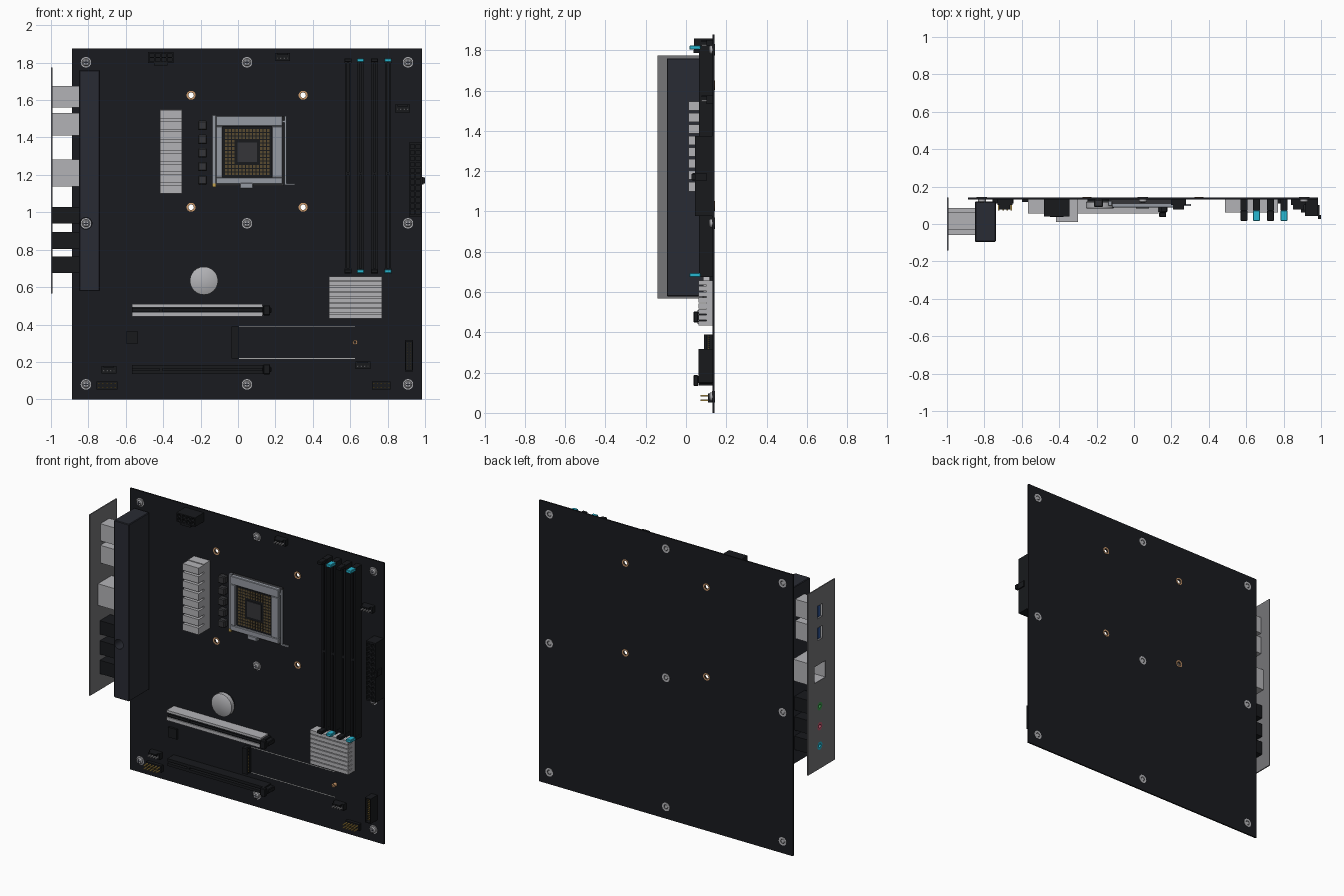
import bpy, bmesh, math

if "Cube" in bpy.data.objects:
    bpy.data.objects.remove(bpy.data.objects["Cube"])

B = 0.132  # y of the board's front face; parts are given as heights h above it


def mat(name, r, g, b):
    m = bpy.data.materials.new(name)
    m.diffuse_color = (r, g, b, 1)
    m.use_nodes = True
    m.node_tree.nodes["Principled BSDF"].inputs["Base Color"].default_value = m.diffuse_color
    return m


BOARD = mat("board_black", .010, .011, .014)
BLACK = mat("black_plastic", .009, .010, .012)
DARK = mat("dark_metal", .022, .024, .033)
CHIP = mat("chip_grey", .035, .036, .04)
STEEL = mat("steel", .45, .45, .47)
FRAME = mat("frame_steel", .30, .32, .36)
SHEET = mat("panel_steel", .18, .18, .19)
GOLD = mat("gold", .55, .36, .08)
PAD = mat("pad_bronze", .10, .07, .03)
COPPER = mat("copper", .60, .32, .15)
CYAN = mat("cyan", .02, .48, .65)
BLUE = mat("blue", .03, .10, .35)
GREEN = mat("green", .05, .35, .08)
PINK = mat("pink", .55, .10, .16)
WHITE = mat("print_grey", .4, .4, .4)


def finish(name, bm, m):
    bmesh.ops.recalc_face_normals(bm, faces=bm.faces)
    me = bpy.data.meshes.new(name)
    bm.to_mesh(me)
    bm.free()
    if m:
        me.materials.append(m)
    o = bpy.data.objects.new(name, me)
    bpy.context.collection.objects.link(o)
    return o


def boxes(name, items, m=None, bevel=0):
    """Each item: x0, x1, z0, z1, h0, h1."""
    bm = bmesh.new()
    for x0, x1, z0, z1, h0, h1 in items:
        vs = bmesh.ops.create_cube(bm, size=1)["verts"]
        for v in vs:
            v.co = (x0 + (v.co.x + .5) * (x1 - x0),
                    B - h0 - (.5 - v.co.y) * (h1 - h0),
                    z0 + (v.co.z + .5) * (z1 - z0))
    if bevel:
        bmesh.ops.bevel(bm, geom=bm.edges[:], offset=bevel, segments=1, affect='EDGES')
    return finish(name, bm, m)


def lathe(name, prof, centres, m=None, ring=False, seg=24, side=False):
    """Turn (radius, height) profiles around y, or around x for side=True."""
    bm = bmesh.new()
    for a, z in centres:
        rows = []
        for r, h in prof:
            row = []
            for i in range(seg):
                t = 2 * math.pi * i / seg
                c, s = r * math.cos(t), z + r * math.sin(t)
                row.append(bm.verts.new((-1 + h, a + c, s) if side else (a + c, B - h, s)))
            rows.append(row)
        for k in range(len(rows) - (0 if ring else 1)):
            p, q = rows[k], rows[(k + 1) % len(rows)]
            for i in range(seg):
                j = (i + 1) % seg
                bm.faces.new((p[i], p[j], q[j], q[i]))
        if not ring:
            bm.faces.new(rows[0])
            bm.faces.new(rows[-1])
    o = finish(name, bm, m)
    bpy.ops.object.select_all(action='DESELECT')
    o.select_set(True)
    bpy.context.view_layer.objects.active = o
    bpy.ops.object.shade_smooth_by_angle(angle=math.radians(40))
    return o


def cut(targets, cutter):
    for o in targets:
        md = o.modifiers.new("cut", 'BOOLEAN')
        md.object, md.operation, md.solver = cutter, 'DIFFERENCE', 'EXACT'
        bpy.context.view_layer.objects.active = o
        bpy.ops.object.modifier_apply(modifier="cut")
    bpy.data.objects.remove(cutter)


def tube(r0, r1, h0, h1):
    return [(r0, h0), (r1, h0), (r1, h1), (r0, h1)]


def grid(x0, x1, nx, z0, z1, nz, fill, h0, h1):
    dx, dz = (x1 - x0) / nx, (z1 - z0) / nz
    return [(x0 + dx * (i + .5 - fill / 2), x0 + dx * (i + .5 + fill / 2),
             z0 + dz * (j + .5 - fill / 2), z0 + dz * (j + .5 + fill / 2), h0, h1)
            for i in range(nx) for j in range(nz)]


# circuit board with mounting and cooler holes
mounts = [(x, z) for x in (-.813, .048, .909) for z in (.08, .941, 1.802)]
cooler = [(x, z) for x in (-.251, .348) for z in (1.027, 1.626)]
board = boxes("circuit_board", [(-.888, .984, 0, 1.877, -.010, 0)], BOARD)
cut([board], lathe("hole_cutter", [(.015, -.05), (.015, .05)], mounts + cooler))
for tag, h0, h1 in (("front", -.001, .002), ("back", -.012, -.009)):
    lathe("mount_pads_" + tag, tube(.0145, .028, h0, h1), mounts, STEEL, True)
    lathe("cooler_pads_" + tag, tube(.0145, .024, h0, h1), cooler, COPPER, True)
lathe("mount_screws", [(.012, -.010), (.012, .002), (.021, .002), (.021, .012), (.015, .018)], mounts, STEEL)
boxes("screw_recesses", [b for x, z in mounts for b in
      ((x - .012, x + .012, z - .003, z + .003, .012, .0185),
       (x - .003, x + .003, z - .012, z + .012, .012, .0185))], DARK)

# rear port panel, port shells and their openings
panel = boxes("port_panel", [(-1, -.993, .567, 1.775, -.010, .274)], SHEET)
usb = [(1.56, 1.674), (1.412, 1.53)]
jackz = [.984, .85, .72]
usb_shells = boxes("usb_ports", [(-.994, -.84, a, b, .07, .165) for a, b in usb], STEEL)
lan = boxes("network_port", [(-.994, -.84, 1.139, 1.283, .047, .19)], STEEL)
jacks = boxes("audio_jacks", [(-.994, -.84, z - .045, z + .045, .06, .17) for z in jackz], BLACK)
mids = [(a + b) / 2 for a, b in usb]
cut([panel, usb_shells, lan], boxes("port_cutter",
    [(-1.05, -.90, z - .042, z + .042, .09, .145) for z in mids] + [(-1.05, -.90, 1.155, 1.265, .06, .175)]))
cut([panel, jacks], lathe("jack_cutter", [(.026, -.05), (.026, .06)], [(.017, z) for z in jackz], side=True))
boxes("usb_tongues", [(-.996, -.89, z - .036, z + .036, .1, .128) for z in mids], BLUE)
for z, m, n in zip(jackz, (GREEN, PINK, CYAN), "abc"):
    lathe("jack_ring_" + n, tube(.012, .027, 0, .05), [(.017, z)], m, True, side=True)

# port cover heatsink with screw access hole
cover = boxes("port_cover", [(-.85, -.738, .578, 1.76, .012, .227)], DARK, .004)
cut([cover], lathe("cover_cutter", [(.032, -.05), (.032, .3)], [(-.813, .941)]))

# power stage heatsink and chokes
boxes("power_heatsink", [(-.417, -.299, 1.10, 1.55, 0, .065)] +
      [(-.417, -.299, 1.10 + i * .0572, 1.145 + i * .0572, .06, .12) for i in range(8)], STEEL)
boxes("chokes", [(-.215, -.165, z - .025, z + .025, 0, .042) for z in
      (1.465, 1.39, 1.318, 1.245, 1.172)], CHIP, .006)

# processor socket: base, load frame, contacts, lever
boxes("socket_base", [(-.135, .245, 1.14, 1.515, 0, .025)], CHIP)
boxes("socket_frame", [(-.118, .238, 1.46, 1.515, .015, .045), (-.118, .238, 1.152, 1.187, .015, .045),
      (-.118, -.083, 1.187, 1.46, .015, .045), (.182, .238, 1.187, 1.46, .015, .045),
      (-.139, -.118, 1.14, 1.52, .01, .035), (.01, .08, 1.128, 1.156, .015, .05)], FRAME, .003)
boxes("socket_bed", [(-.083, .182, 1.187, 1.46, .02, .03)], BLACK)
cx, cz = .05, 1.322
boxes("socket_contacts", [b for b in grid(cx - .122, cx + .122, 13, cz - .125, cz + .125, 13, .72, .03, .033)
      if max(abs((b[0] + b[1]) / 2 - cx), abs((b[2] + b[3]) / 2 - cz)) > .058], PAD)
boxes("socket_centre", [(cx - .052, cx + .052, cz - .052, cz + .052, .03, .035)], CHIP)
boxes("socket_corner_mark", [(-.137, -.117, 1.135, 1.155, .03, .037)], GOLD)
boxes("socket_lever", [(.248, .26, 1.15, 1.515, .025, .037), (.248, .305, 1.145, 1.155, .025, .037),
      (.23, .26, 1.48, 1.49, .025, .037)], FRAME)

# memory slots with end latches
for n, x in enumerate((.588, .655, .73, .802)):
    boxes(f"memory_slot_{n + 1}", [(x - .017, x + .017, .69, 1.808, 0, .045),
          (x - .017, x - .005, .69, 1.808, .045, .067), (x + .005, x + .017, .69, 1.808, .045, .067),
          (x - .005, x + .005, 1.20, 1.215, .045, .067)], BLACK)
    boxes(f"memory_latch_base_{n + 1}", [(x - .018, x + .018, z, z + .025, 0, .06) for z in (.674, 1.798)], BLACK)
    boxes(f"memory_latches_{n + 1}", [(x - .018, x + .018, z, z + .02, .06, .115) for z in (.674, 1.803)],
          CYAN if n % 2 else BLACK, .003)

# chipset heatsink
boxes("chipset_heatsink", [(.487, .77, .433, .658, 0, .03)] +
      [(.487, .77, .433 + i * .0287, .457 + i * .0287, .03, .07) for i in range(8)], STEEL)

# coin battery
lathe("battery_holder", [(.066, 0), (.066, .015)], [(-.182, .634)], BLACK, seg=32)
lathe("battery", [(.07, .012), (.075, .016), (.075, .046), (.07, .05)], [(-.182, .634)], STEEL, seg=48)

# expansion slots, the upper one shielded
for n, z in enumerate((.476, .16)):
    boxes(f"expansion_slot_{n + 1}", [(-.567, .15, z - .024, z + .024, 0, .045),
          (-.567, .15, z + .006, z + .024, .045, .068), (-.567, .15, z - .024, z - .006, .045, .068),
          (-.42, -.405, z - .006, z + .006, .045, .068)], BLACK)
    boxes(f"expansion_latch_{n + 1}", [(.13, .178, z - .015, z + .015, 0, .07),
          (.135, .172, z - .027, z + .027, .07, .095)], BLACK, .004)
boxes("slot_shield", [(-.567, .13, .494, .510, 0, .075), (-.567, .13, .442, .464, 0, .075)], STEEL)

# drive slot, outline and standoff
boxes("drive_connector", [(-.034, .005, .219, .39, 0, .018), (-.034, .005, .219, .39, .028, .042),
      (-.034, -.01, .219, .39, .018, .028)], BLACK)
boxes("drive_contacts", grid(-.01, .004, 1, .225, .384, 16, .5, .018, .022), GOLD)
boxes("drive_outline", [(.005, .626, z, z + .004, 0, .001) for z in (.217, .386)], WHITE)
lathe("drive_standoff", tube(.006, .013, 0, .022), [(.626, .305)], COPPER, True, 16)

# main and processor power connectors
atx = boxes("main_power_connector", [(.913, .984, .978, 1.374, 0, .088)], BLACK)
cut([atx], boxes("atx_cutter", grid(.918, .979, 2, .984, 1.368, 12, .72, .04, .12)))
boxes("main_power_latch", [(.984, .992, 1.15, 1.19, .03, .10), (.984, 1.0, 1.155, 1.185, .085, .105)], BLACK)
eps = boxes("processor_power_connector", [(-.482, -.345, 1.798, 1.858, 0, .093)], BLACK)
cut([eps], boxes("eps_cutter", grid(-.478, -.349, 4, 1.802, 1.854, 2, .72, .04, .12)))
boxes("processor_power_latch", [(-.45, -.377, 1.785, 1.80, .03, .095)], BLACK)

# fan headers
for n, (x, z) in enumerate(((.238, 1.83), (.88, 1.555), (-.69, .158), (.668, .182))):
    boxes(f"fan_header_{n + 1}", [(x - .04, x + .04, z - .021, z + .021, 0, .03),
          (x - .028, x + .028, z + .012, z + .021, .03, .055)], BLACK)
    boxes(f"fan_pins_{n + 1}", grid(x - .036, x + .036, 4, z - .015, z + .005, 1, .4, .03, .055), STEEL)

# pin headers along the lower edge
for n, (x, w) in enumerate(((-.70, .056), (.766, .05))):
    boxes(f"pin_header_{n + 1}", [(x - w, x + w, .052, .096, 0, .022)], BLACK)
    boxes(f"header_pins_{n + 1}", grid(x - w, x + w, 5, .053, .095, 2, .35, .02, .06), GOLD)

# shrouded front port header
shroud = boxes("front_port_header", [(.893, .936, .15, .316, 0, .07)], BLACK)
cut([shroud], boxes("shroud_cutter", [(.899, .930, .157, .309, .02, .1)]))
boxes("front_port_pins", grid(.901, .928, 2, .16, .306, 10, .35, .02, .06), GOLD)

# controller chip
boxes("controller_chip", [(-.6, -.535, .298, .364, 0, .014)], BLACK)
